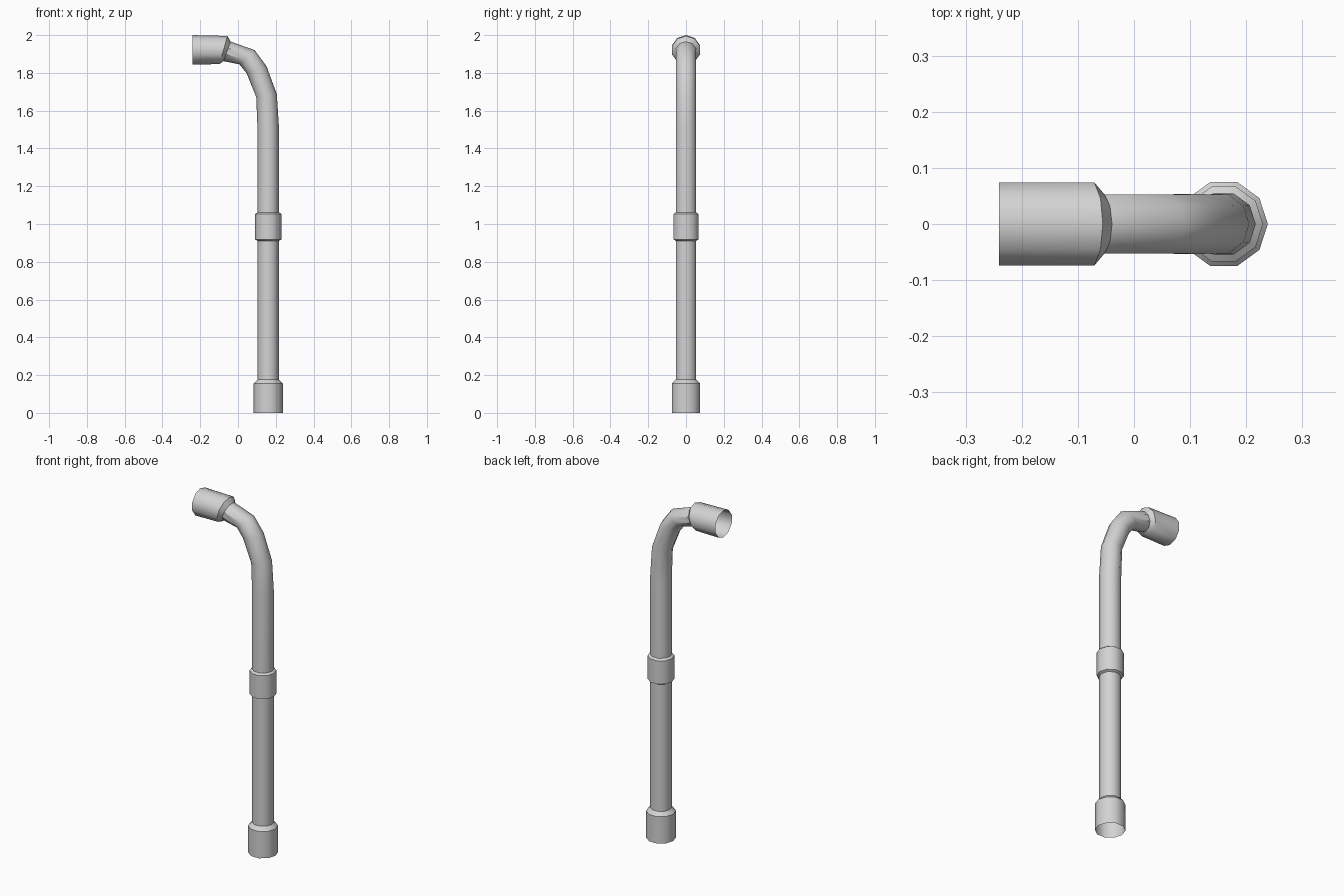
import bpy, bmesh, math
from mathutils import Vector

cube = bpy.data.objects.get("Cube")
if cube:
    bpy.data.objects.remove(cube)

SIDES = 10
AXIS = 0.16      # x of the upright pipe
PIPE = 0.057     # pipe radius
SOCKET = 0.0785  # socket radius

grey = bpy.data.materials.new("light grey")
grey.use_nodes = True
colour = (0.65, 0.65, 0.65, 1)
grey.diffuse_color = colour
grey.node_tree.nodes["Principled BSDF"].inputs["Base Color"].default_value = colour


def tube(name, rings):
    """Open tube through rings of (x, z, tilt in degrees, radius), bottom first."""
    bm = bmesh.new()
    loops = []
    for x, z, tilt, r in rings:
        a = math.radians(tilt)
        out = Vector((math.cos(a), 0, math.sin(a)))
        side = Vector((0, 1, 0))
        loop = []
        for k in range(SIDES):
            t = math.tau * k / SIDES
            loop.append(bm.verts.new(Vector((x, 0, z)) + r * (math.cos(t) * out + math.sin(t) * side)))
        loops.append(loop)
    for low, high in zip(loops, loops[1:]):
        for k in range(SIDES):
            n = (k + 1) % SIDES
            bm.faces.new((low[k], low[n], high[n], high[k]))
    mesh = bpy.data.meshes.new(name)
    bm.to_mesh(mesh)
    bm.free()
    mesh.materials.append(grey)
    obj = bpy.data.objects.new(name, mesh)
    bpy.context.collection.objects.link(obj)
    bpy.ops.object.select_all(action='DESELECT')
    obj.select_set(True)
    bpy.context.view_layer.objects.active = obj
    bpy.ops.object.shade_smooth_by_angle(angle=math.radians(37))
    return obj


def upright(name, profile):
    """Vertical tube from (z, radius) pairs."""
    return tube(name, [(AXIS, z, 0, r) for z, r in profile])


# Wide open socket at the foot, tapering into the pipe
upright("bottom_socket", [(0, SOCKET), (0.155, SOCKET), (0.176, PIPE)])

# Straight lower pipe and the chamfered coupling at mid height
upright("lower_pipe", [(0.172, PIPE), (0.92, PIPE)])
upright("coupling", [(0.911, PIPE), (0.918, 0.07), (1.053, 0.07), (1.062, PIPE)])

# Upper pipe with its bend toward -x
tube("bent_pipe", [
    (AXIS, 1.05, 0, PIPE),
    (AXIS, 1.51, 0, PIPE),
    (0.151, 1.68, 8, 0.055),
    (0.098, 1.817, 19, 0.056),
    (0.048, 1.883, 43, 0.055),
    (-0.058, 1.914, 70, 0.055),
])

# Wide open socket at the upper end
tube("top_socket", [
    (-0.058, 1.914, 70, 0.055),
    (-0.077, 1.921, 74, 0.0775),
    (-0.241, 1.922, 90, 0.078),
])
